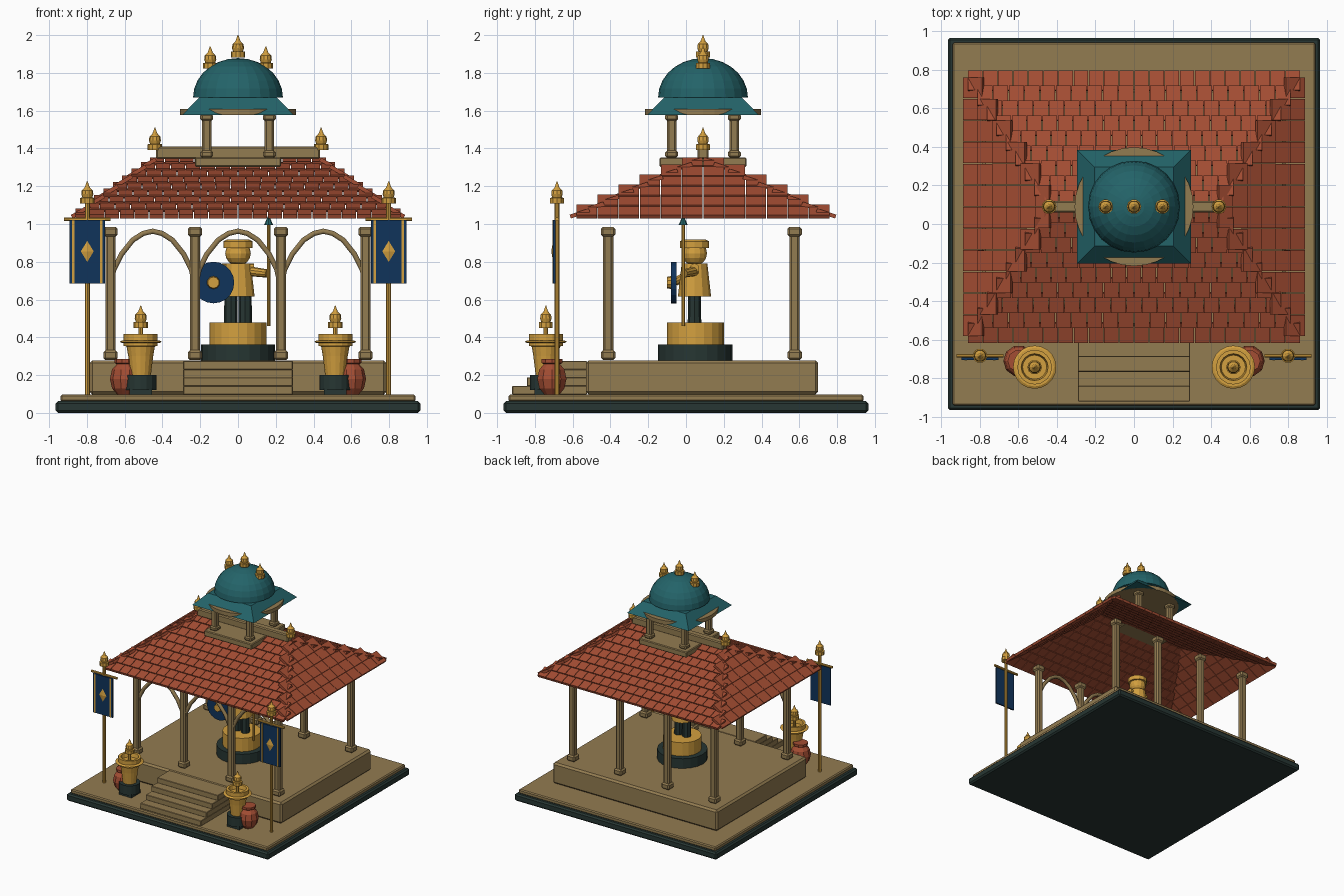
import bpy, bmesh, math
from mathutils import Matrix, Vector

if "Cube" in bpy.data.objects:
    bpy.data.objects.remove(bpy.data.objects["Cube"], do_unlink=True)


def material(name, rgb):
    m = bpy.data.materials.new(name)
    m.use_nodes = True
    col = (*rgb, 1)
    m.diffuse_color = col
    m.node_tree.nodes["Principled BSDF"].inputs["Base Color"].default_value = col
    return m


STONE = material("sandstone", (0.29, 0.2, 0.082))
DARK = material("dark_stone", (0.02, 0.037, 0.033))
TILE = material("terracotta", (0.37, 0.075, 0.033))
TEAL = material("teal", (0.017, 0.125, 0.14))
BLUE = material("navy", (0.005, 0.033, 0.105))
GOLD = material("gold", (0.65, 0.35, 0.05))
MID = 0.09  # depth of the roof centre line


def finish(name, bm, mat, bevel=0):
    bmesh.ops.recalc_face_normals(bm, faces=bm.faces)
    me = bpy.data.meshes.new(name)
    bm.to_mesh(me)
    bm.free()
    me.materials.append(mat)
    ob = bpy.data.objects.new(name, me)
    bpy.context.scene.collection.objects.link(ob)
    if bevel:
        mod = ob.modifiers.new("chamfer", "BEVEL")
        mod.width, mod.segments = bevel, 1
    return ob


def box(name, mat, x, y, z, bevel=0):
    """Box from (min, max) ranges."""
    bm = bmesh.new()
    size = [r[1] - r[0] for r in (x, y, z)]
    mid = [(r[0] + r[1]) / 2 for r in (x, y, z)]
    bmesh.ops.create_cube(bm, size=1, matrix=Matrix.Translation(mid) @ Matrix.Diagonal((*size, 1)))
    return finish(name, bm, mat, bevel)


def post(name, mat, x, y, z0, z1, half, bevel=0):
    return box(name, mat, (x - half, x + half), (y - half, y + half), (z0, z1), bevel)


def lathe(name, mat, at, profile, sides=16, turn=0):
    """Closed turned form from (radius, height) pairs."""
    bm = bmesh.new()
    rings = []
    for r, z in profile:
        ring = []
        for k in range(sides):
            a = turn + math.tau * k / sides
            ring.append(bm.verts.new((at[0] + r * math.cos(a), at[1] + r * math.sin(a), at[2] + z)))
        rings.append(ring)
    for lo, hi in zip(rings, rings[1:]):
        for k in range(sides):
            j = (k + 1) % sides
            bm.faces.new((lo[k], lo[j], hi[j], hi[k]))
    bm.faces.new(rings[0])
    bm.faces.new(rings[-1])
    return finish(name, bm, mat)


def rod(name, mat, a, b, r0, r1=None, sides=10):
    a, b = Vector(a), Vector(b)
    d = b - a
    bm = bmesh.new()
    m = Matrix.Translation((a + b) / 2) @ d.to_track_quat("Z", "Y").to_matrix().to_4x4()
    bmesh.ops.create_cone(bm, cap_ends=True, segments=sides, radius1=r0,
                          radius2=r0 if r1 is None else r1, depth=d.length, matrix=m)
    return finish(name, bm, mat)


def ball_profile(r, zs, z0, n=6):
    return [(max(r * math.sin(math.pi * i / n), 0.004), z0 - zs * math.cos(math.pi * i / n)) for i in range(n + 1)]


def finial(name, x, y, z):
    lathe(name, GOLD, (x, y, z), [(0.038, 0), (0.038, 0.03), (0.026, 0.032), (0.032, 0.05), (0.029, 0.07),
                                  (0.014, 0.085), (0.011, 0.092), (0.002, 0.118)], 10)


# Ground slabs, plinth and steps
box("base_slab", DARK, (-0.965, 0.965), (-0.965, 0.965), (0, 0.062), 0.012)
box("courtyard_floor", STONE, (-0.94, 0.94), (-0.94, 0.94), (0.06, 0.097), 0.008)
box("plinth", STONE, (-0.785, 0.785), (-0.53, 0.70), (0.097, 0.278), 0.015)
for i in range(4):
    box(f"step_{i + 1}", STONE, (-0.29, 0.29), (-0.92 + 0.077 * i, -0.525),
        (0.097 + 0.044 * i, 0.143 + 0.044 * i), 0.003)


# Columns with square bases and capitals
def column(name, x, y, z0, z1, half, cap, cap_h):
    post(name + "_shaft", STONE, x, y, z0, z1, half, half * 0.4)
    post(name + "_foot", STONE, x, y, z0, z0 + cap_h, cap, 0.011)
    post(name + "_capital", STONE, x, y, z1 - cap_h, z1, cap, 0.011)


for row, y in (("front", -0.412), ("back", 0.575)):
    for i, x in enumerate((-0.675, -0.228, 0.228, 0.675)):
        column(f"{row}_column_{i + 1}", x, y, 0.28, 0.985, 0.027, 0.038, 0.052)

# Pointed arches between the front columns
for i, cx in enumerate((-0.452, 0, 0.452)):
    half = [(0.222, 0.69), (0.205, 0.76), (0.165, 0.84), (0.105, 0.915), (0.05, 0.95)]
    pts = [(cx - x, z) for x, z in half] + [(cx, 0.962)] + [(cx + x, z) for x, z in reversed(half)]
    cu = bpy.data.curves.new(f"front_arch_{i + 1}", "CURVE")
    cu.dimensions, cu.bevel_depth, cu.bevel_resolution = "3D", 0.016, 1
    cu.use_fill_caps = True
    sp = cu.splines.new("POLY")
    sp.points.add(len(pts) - 1)
    for p, (x, z) in zip(sp.points, pts):
        p.co = (x, -0.412, z, 1)
    cu.materials.append(STONE)
    bpy.context.scene.collection.objects.link(bpy.data.objects.new(cu.name, cu))


# Hipped roof of overlapping tiles
def tiled_slope(name, out, reach, top, half_low, half_high, rows, tile_w):
    out = Vector(out)
    along = Vector((0, 0, 1)).cross(out)
    z0, rise = 1.03, 0.315
    bm = bmesh.new()
    for i in range(rows):
        t0, t1 = i / rows, min((i + 1.3) / rows, 1)
        half = half_low + (half_high - half_low) * (i + 0.25) / rows
        n = max(1, round(2 * half / tile_w))
        w = 2 * half / n
        lo = out * (reach + (top - reach) * t0) + Vector((0, MID, z0 + rise * t0))
        hi = out * (reach + (top - reach) * t1) + Vector((0, MID, z0 + rise * t1 - 0.012))
        slope = hi - lo
        normal = along.cross(slope).normalized()
        if normal.z < 0:
            normal.negate()
        for k in range(n):
            c = (lo + hi) / 2 + along * (-half + w * (k + 0.5)) + normal * 0.01
            m = Matrix((along * (w - 0.004), slope, normal * 0.021)).transposed().to_4x4()
            bmesh.ops.create_cube(bm, size=1, matrix=Matrix.Translation(c) @ m)
    finish(name, bm, TILE)


for side, s in (("front", -1), ("back", 1)):
    tiled_slope(f"{side}_roof_tiles", (0, s, 0), 0.70, 0, 0.875, 0.43, 9, 0.08)
for side, s in (("right", -1), ("left", 1)):
    tiled_slope(f"{side}_roof_tiles", (s, 0, 0), 0.875, 0.43, 0.70, 0.03, 6, 0.11)
    finial(f"{side}_ridge_finial", s * 0.44, MID, 1.392)
box("roof_ridge", STONE, (-0.435, 0.435), (MID - 0.03, MID + 0.03), (1.345, 1.41), 0.008)

# Roof kiosk with skirt and dome
box("kiosk_floor", STONE, (-0.228, 0.228), (MID - 0.23, MID + 0.23), (1.303, 1.352), 0.006)
for i, (sx, sy) in enumerate(((-1, -1), (1, -1), (1, 1), (-1, 1))):
    column(f"kiosk_column_{i + 1}", sx * 0.166, MID + sy * 0.166, 1.35, 1.585, 0.025, 0.034, 0.04)
lathe("kiosk_ring", STONE, (0, MID, 0), [(0.308, 1.577), (0.308, 1.61)], 32)
lathe("kiosk_skirt", TEAL, (0, MID, 0), [(0.417, 1.578), (0.29, 1.67)], 4, math.pi / 4)
dome = [(0.238 * math.cos(a), 1.67 + 0.208 * math.sin(a)) for a in (math.pi / 2 * i / 7 for i in range(7))]
lathe("kiosk_dome", TEAL, (0, MID, 0), dome + [(0.004, 1.878)], 24)
for i, (x, z) in enumerate(((-0.147, 1.822), (0, 1.882), (0.147, 1.822))):
    finial(f"dome_finial_{i + 1}", x, MID, z)

# Banners, lamps and pots on both sides of the steps
for side, s in (("right", -1), ("left", 1)):
    px, py = s * 0.798, -0.683
    rod(f"{side}_banner_pole", GOLD, (px, py, 0.095), (px, py, 1.12), 0.014)
    finial(f"{side}_pole_finial", px, py, 1.108)
    rod(f"{side}_banner_bar", GOLD, (px - 0.122, py, 1.025), (px + 0.122, py, 1.025), 0.01)
    box(f"{side}_banner", BLUE, (px - 0.095, px + 0.095), (-0.704, -0.692), (0.685, 1.02))
    for e in (-1, 1):
        bx = px + e * 0.074
        box(f"{side}_banner_stripe", GOLD, (bx - 0.006, bx + 0.006), (-0.707, -0.703), (0.685, 1.02))
    bm = bmesh.new()
    bmesh.ops.create_cone(bm, cap_ends=True, segments=4, radius1=1, radius2=0.01, depth=1,
                          matrix=Matrix.Translation((px, -0.708, 0.855))
                          @ Matrix.Diagonal((0.038, 0.01, 0.062, 1)) @ Matrix.Rotation(math.pi / 2, 4, "X"))
    finish(f"{side}_banner_diamond", bm, GOLD)

    lx, ly = s * 0.515, -0.742
    lathe(f"{side}_lamp_base", DARK, (lx, ly, 0), [(0.083, 0.12), (0.083, 0.2)], 16)
    post(f"{side}_lamp_foot", DARK, lx, ly, 0.095, 0.13, 0.06)
    lathe(f"{side}_lamp_cup", GOLD, (lx, ly, 0),
          [(0.054, 0.2), (0.066, 0.3), (0.075, 0.352), (0.09, 0.355), (0.09, 0.417), (0.07, 0.417), (0.06, 0.37)], 16)
    lathe(f"{side}_lamp_rim", GOLD, (lx, ly, 0), [(0.1, 0.37), (0.112, 0.376), (0.1, 0.383)], 20)
    lathe(f"{side}_lamp_flame_stem", GOLD, (lx, ly, 0), [(0.012, 0.36), (0.012, 0.46)], 8)
    finial(f"{side}_lamp_finial", lx, ly, 0.45)
    lathe(f"{side}_clay_pot", TILE, (s * 0.597, -0.71, 0),
          [(0.04, 0.095), (0.07, 0.13), (0.081, 0.18), (0.07, 0.23), (0.045, 0.258), (0.058, 0.264), (0.058, 0.284)], 10)

# Statue on its pedestal
sy = 0.045
lathe("pedestal_lower", DARK, (0, 0.05, 0), [(0.197, 0.278), (0.197, 0.362)], 20)
lathe("pedestal_upper", GOLD, (0, 0.05, 0), [(0.15, 0.362), (0.15, 0.478)], 20)
for e in (-1, 1):
    rod("statue_leg", DARK, (e * 0.038, sy, 0.475), (e * 0.038, sy, 0.63), 0.036, 0.034, 8)
lathe("statue_tunic", GOLD, (0, sy, 0), [(0.088, 0.615), (0.068, 0.79)], 12)
rod("statue_shoulders", GOLD, (-0.085, sy, 0.765), (0.085, sy, 0.765), 0.026)
lathe("statue_head", GOLD, (0, sy, 0), ball_profile(0.068, 0.066, 0.845, 8), 14)
lathe("statue_hat", GOLD, (0, sy, 0), [(0.078, 0.872), (0.078, 0.908), (0.06, 0.917)], 12)
rod("statue_left_arm", GOLD, (0.06, sy, 0.75), (0.155, -0.012, 0.738), 0.026, 0.022)
rod("statue_right_arm", GOLD, (-0.07, sy, 0.75), (-0.13, -0.055, 0.695), 0.026, 0.022)
rod("spear_shaft", GOLD, (0.162, -0.015, 0.46), (0.162, -0.015, 1.005), 0.01)
rod("spear_tip", TEAL, (0.162, -0.015, 0.995), (0.162, -0.015, 1.045), 0.024, 0.002, 8)
rod("shield", BLUE, (-0.13, -0.05, 0.69), (-0.13, -0.08, 0.69), 0.11, sides=20)
rod("shield_boss", GOLD, (-0.13, -0.078, 0.69), (-0.13, -0.1, 0.69), 0.035, 0.03, 10)
